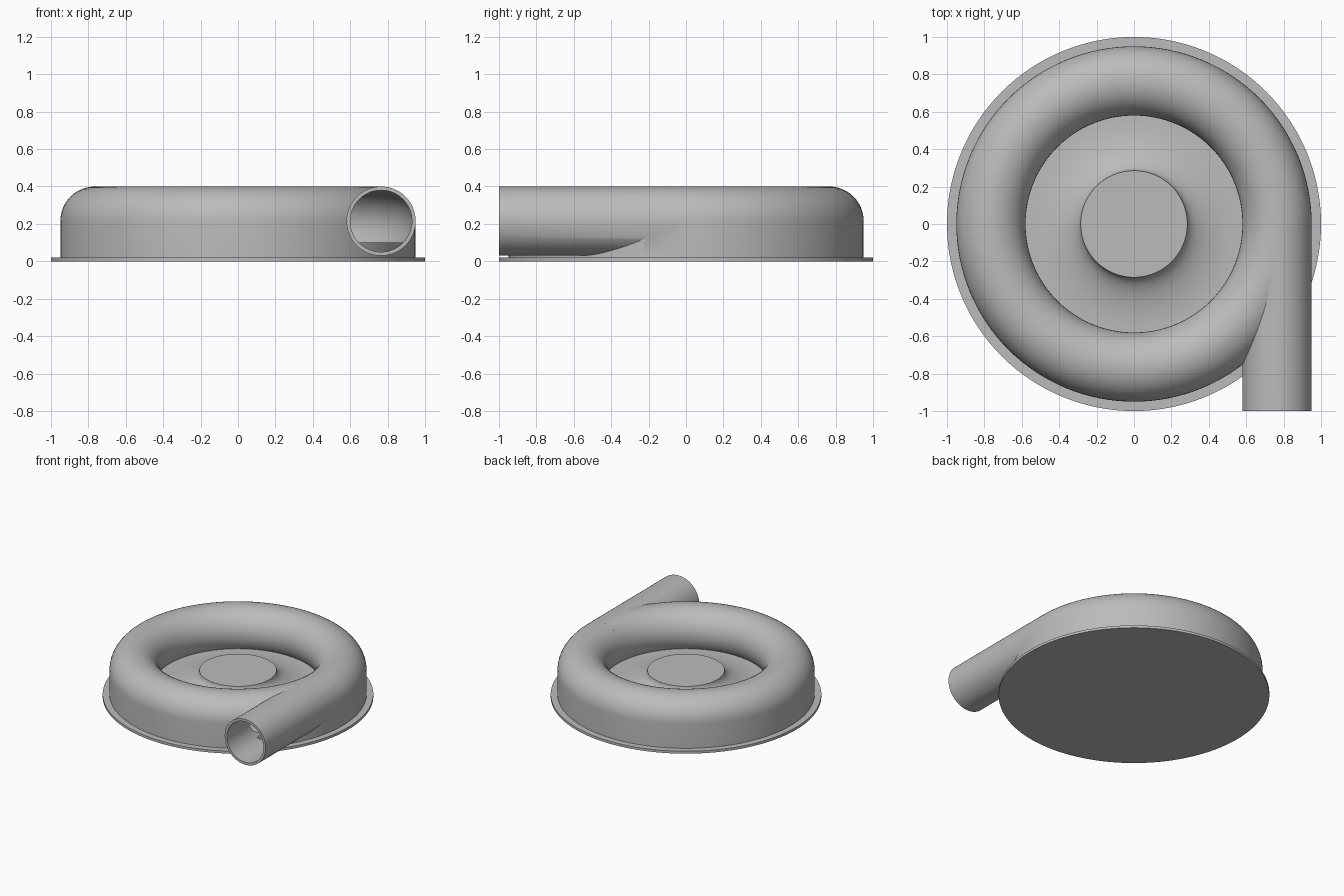
import bpy, bmesh
from math import pi, sin, cos, radians
from mathutils import Matrix, Vector

if "Cube" in bpy.data.objects:
    bpy.data.objects.remove(bpy.data.objects["Cube"])

RING_R, TUBE_R, BORE_R, AXIS_Z = 0.765, 0.185, 0.165, 0.215
PLATE_TOP, FLOOR_Z, SKIRT_R = 0.02, 0.10, 0.95

grey = bpy.data.materials.new("cast_grey")
grey.use_nodes = True
grey.diffuse_color = (0.5, 0.5, 0.5, 1)
grey.node_tree.nodes["Principled BSDF"].inputs["Base Color"].default_value = (0.5, 0.5, 0.5, 1)


def finish(name, bm):
    bmesh.ops.remove_doubles(bm, verts=bm.verts, dist=1e-5)
    bmesh.ops.recalc_face_normals(bm, faces=bm.faces)
    mesh = bpy.data.meshes.new(name)
    bm.to_mesh(mesh)
    bm.free()
    mesh.materials.append(grey)
    obj = bpy.data.objects.new(name, mesh)
    bpy.context.collection.objects.link(obj)
    return obj


def revolve(name, profile, closed, steps=128):
    """Spin an (r, z) profile about the vertical axis."""
    bm = bmesh.new()
    vs = [bm.verts.new((r, 0, z)) for r, z in profile]
    pairs = list(zip(vs, vs[1:])) + ([(vs[-1], vs[0])] if closed else [])
    es = [bm.edges.new(p) for p in pairs]
    bmesh.ops.spin(bm, geom=vs + es, cent=(0, 0, 0), axis=(0, 0, 1),
                   angle=2 * pi, steps=steps, use_merge=True)
    return finish(name, bm)


def pipe(name, radius, y0, y1):
    """Solid cylinder along y on the ring's tangent line."""
    bm = bmesh.new()
    place = Matrix.Translation((RING_R, (y0 + y1) / 2, AXIS_Z)) @ Matrix.Rotation(pi / 2, 4, "X")
    bmesh.ops.create_cone(bm, cap_ends=True, segments=64, radius1=radius,
                          radius2=radius, depth=y1 - y0, matrix=place)
    return finish(name, bm)


def arc(cx, cz, rx, rz, a0, a1, n):
    angles = [radians(a0 + (a1 - a0) * i / n) for i in range(n + 1)]
    return [(cx + rx * cos(a), cz + rz * sin(a)) for a in angles]


def combine(target, tool, operation):
    mod = target.modifiers.new(operation.lower(), "BOOLEAN")
    mod.operation, mod.object, mod.solver = operation, tool, "EXACT"
    tool.hide_render = True
    bpy.context.view_layer.objects.active = target
    bpy.ops.object.modifier_apply(modifier=mod.name)
    bpy.data.objects.remove(tool)


# Round flange under the housing
base_plate = revolve("base_plate", [(0, 0), (1, 0), (1, PLATE_TOP), (0, PLATE_TOP)], False)

# Ring-shaped housing: round tube with a straight outer skirt
housing = revolve("volute_housing",
                  arc(RING_R, AXIS_Z, TUBE_R, TUBE_R, 0, 270, 36)
                  + [(RING_R, PLATE_TOP), (SKIRT_R, PLATE_TOP)], True)

# Tangential outlet pipe, then the hollow inside both
combine(housing, pipe("outlet_pipe", TUBE_R, -1, 0), "UNION")
combine(housing, revolve("ring_cavity", arc(RING_R, AXIS_Z, BORE_R, BORE_R, 0, 352.5, 47), True), "DIFFERENCE")
combine(housing, pipe("outlet_bore", BORE_R, -1.1, 0), "DIFFERENCE")

# Inner floor rising in a concave flare to the flat hub
hub = revolve("floor_and_hub",
              [(0, AXIS_Z)]
              + arc(0.575, AXIS_Z, 0.29, AXIS_Z - FLOOR_Z, 180, 270, 16)
              + [(0.94, FLOOR_Z), (0.94, PLATE_TOP), (0, PLATE_TOP)], False)

for obj in (base_plate, housing, hub):
    bpy.ops.object.select_all(action="DESELECT")
    obj.select_set(True)
    bpy.context.view_layer.objects.active = obj
    bpy.ops.object.shade_smooth_by_angle(angle=radians(30))
